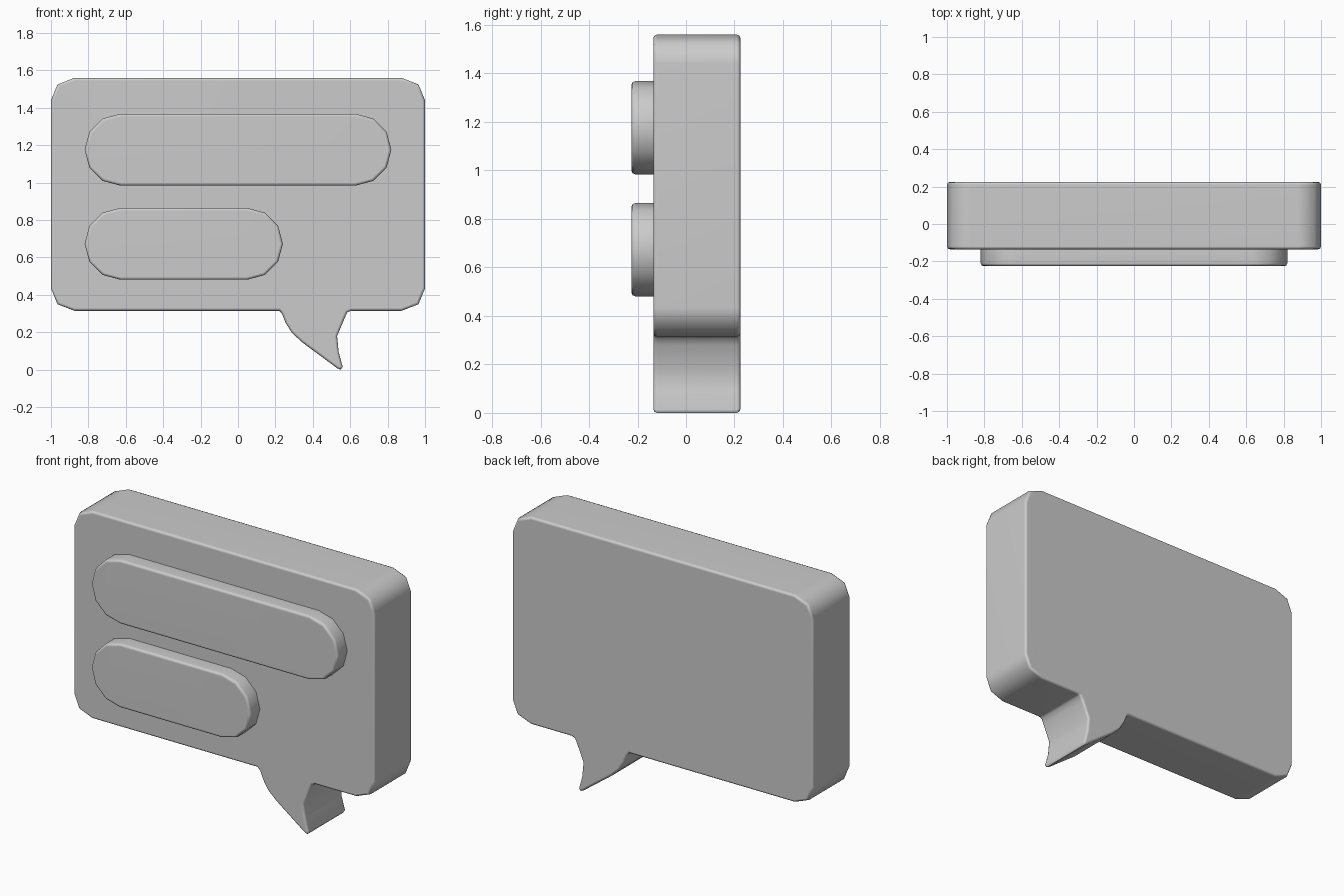
import bpy
import bmesh
from math import cos, sin, radians

cube = bpy.data.objects.get("Cube")
if cube:
    bpy.data.objects.remove(cube, do_unlink=True)

# Single soft grey material
grey = bpy.data.materials.new("light_grey")
grey.use_nodes = True
colour = (0.6, 0.6, 0.6, 1)
grey.diffuse_color = colour
grey.node_tree.nodes["Principled BSDF"].inputs["Base Color"].default_value = colour


def slab(name, outline, y_front, y_back, bevel):
    """Extrude an x-z outline along y and round both rims."""
    bm = bmesh.new()
    face = bm.faces.new([bm.verts.new((x, y_front, z)) for x, z in outline])
    extruded = bmesh.ops.extrude_face_region(bm, geom=[face], use_keep_orig=True)
    for item in extruded["geom"]:
        if isinstance(item, bmesh.types.BMVert):
            item.co.y = y_back
    bmesh.ops.recalc_face_normals(bm, faces=bm.faces[:])
    rims = [e for e in bm.edges if abs(e.verts[0].co.y - e.verts[1].co.y) < 0.001]
    bmesh.ops.bevel(bm, geom=rims, offset=bevel, segments=2, profile=0.5,
                    affect='EDGES', clamp_overlap=True)
    mesh = bpy.data.meshes.new(name)
    bm.to_mesh(mesh)
    bm.free()
    obj = bpy.data.objects.new(name, mesh)
    bpy.context.collection.objects.link(obj)
    mesh.materials.append(grey)
    bpy.ops.object.select_all(action='DESELECT')
    bpy.context.view_layer.objects.active = obj
    obj.select_set(True)
    bpy.ops.object.shade_smooth_by_angle(angle=radians(60))
    weighted = obj.modifiers.new("even_shading", 'WEIGHTED_NORMAL')
    weighted.keep_sharp = True
    return obj


# Speech panel: chamfered corners, with the curved tail along the bottom edge
mid_z, half_h = 0.9375, 0.6225
corner = [(1.0, half_h - 0.12), (0.965, half_h - 0.035), (0.875, half_h)]
tail = [(0.22, 0.315), (0.235, 0.3), (0.255, 0.25), (0.29, 0.195), (0.345, 0.145),
        (0.53, 0.008), (0.548, 0.0), (0.56, 0.015), (0.538, 0.095),
        (0.53, 0.18), (0.572, 0.28), (0.585, 0.307), (0.605, 0.315)]
outline = [(x, mid_z + z) for x, z in corner]
outline += [(-x, mid_z + z) for x, z in reversed(corner)]
outline += [(-x, mid_z - z) for x, z in corner]
outline += tail
outline += [(x, mid_z - z) for x, z in reversed(corner)]
slab("speech_panel", outline, -0.135, 0.225, 0.015)


# Raised message bars with rounded ends
def bar(name, x_left, x_right, z, radius=0.192):
    ends = [(x_right - radius, -90), (x_left + radius, 90)]
    points = [(x + radius * cos(radians(start + a)), z + radius * sin(radians(start + a)))
              for x, start in ends for a in range(0, 181, 30)]
    slab(name, points, -0.225, -0.115, 0.015)


bar("upper_message_bar", -0.82, 0.82, 1.176)
bar("lower_message_bar", -0.82, 0.24, 0.673)
